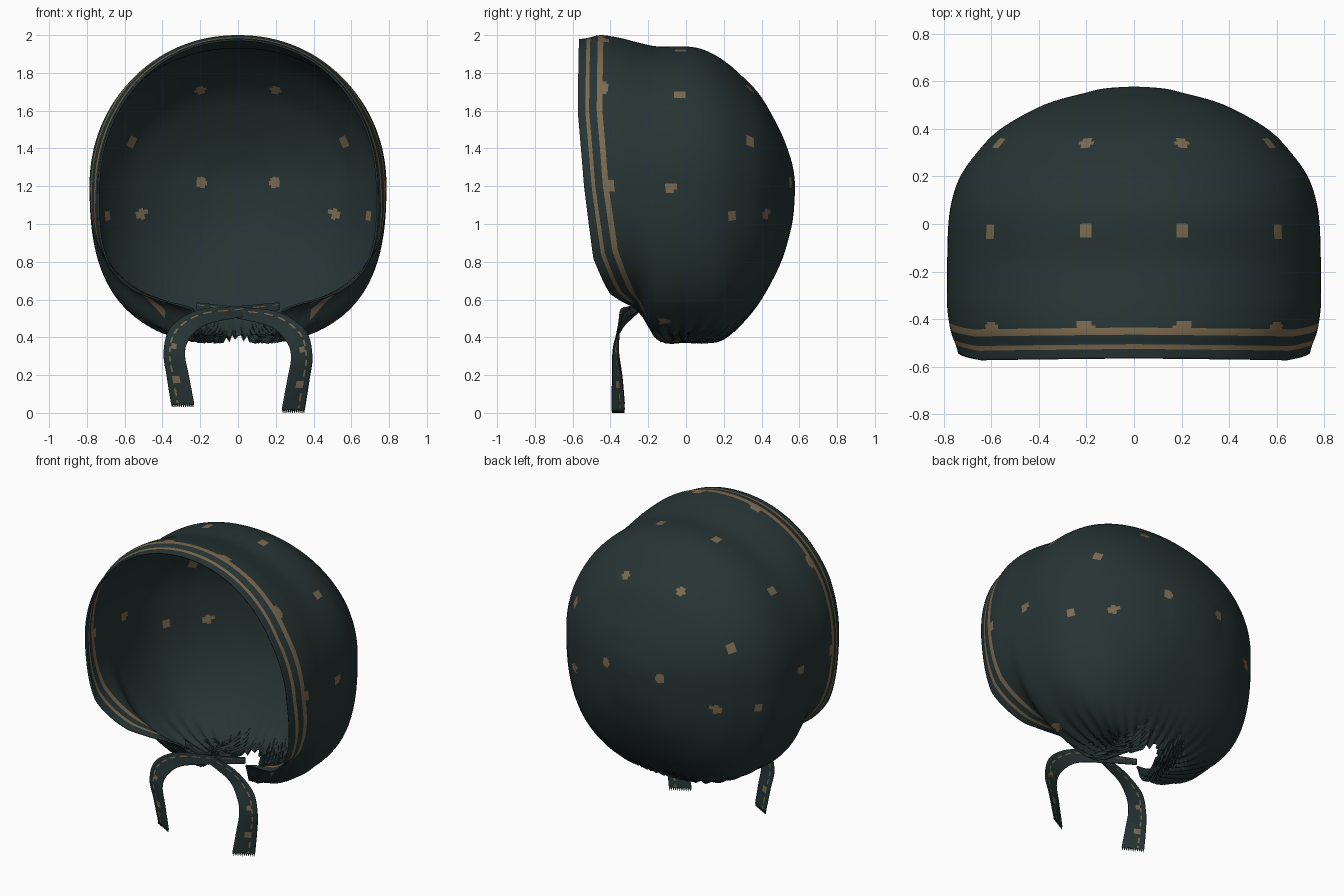
import bpy, bmesh, math
from mathutils import Vector

if "Cube" in bpy.data.objects:
    bpy.data.objects.remove(bpy.data.objects["Cube"])


def material(name, rgb):
    m = bpy.data.materials.new(name)
    m.use_nodes = True
    m.diffuse_color = (*rgb, 1)
    m.node_tree.nodes["Principled BSDF"].inputs["Base Color"].default_value = (*rgb, 1)
    return m


CLOTH = material("dark_teal_cloth", (0.02, 0.034, 0.034))
GOLD = material("muted_gold", (0.2, 0.145, 0.08))


def spline(points, u):
    """Smooth curve through the points, one unit of u per point."""
    last = len(points) - 1
    i = min(max(int(u), 0), last - 1)
    t = u - i
    p0, p1, p2, p3 = (points[min(max(i + k, 0), last)] for k in (-1, 0, 1, 2))
    return [b + 0.5 * t * (c - a + t * (2 * a - 5 * b + 4 * c - d + t * (3 * (b - c) + d - a)))
            for a, b, c, d in zip(p0, p1, p2, p3)]


def finish(name, bm, thickness):
    mesh = bpy.data.meshes.new(name)
    bm.to_mesh(mesh)
    bm.free()
    mesh.materials.append(CLOTH)
    mesh.materials.append(GOLD)
    obj = bpy.data.objects.new(name, mesh)
    bpy.context.collection.objects.link(obj)
    mod = obj.modifiers.new("cloth_thickness", "SOLIDIFY")
    mod.thickness = thickness
    mod.offset = -1
    bpy.ops.object.select_all(action="DESELECT")
    obj.select_set(True)
    bpy.context.view_layer.objects.active = obj
    bpy.ops.object.shade_smooth_by_angle(angle=math.radians(50))
    return obj


# Bonnet cross-sections from back to front: y, half width, top z, bottom z
SECTIONS = [
    (0.578, 0, 1.2, 1.2), (0.57, 0.12, 1.28, 1.06), (0.55, 0.21, 1.36, 0.95),
    (0.5, 0.38, 1.49, 0.79), (0.4, 0.56, 1.67, 0.6), (0.3, 0.66, 1.78, 0.47),
    (0.2, 0.73, 1.865, 0.385), (0.1, 0.765, 1.92, 0.365), (0, 0.78, 1.94, 0.365),
    (-0.15, 0.785, 1.94, 0.37), (-0.25, 0.785, 1.96, 0.52), (-0.35, 0.785, 1.985, 0.54),
    (-0.45, 0.77, 2.0, 0.5), (-0.52, 0.745, 1.985, 0.42), (-0.59, 0.73, 1.975, 0.42)]
# Edge of the cloth: angle from the top, y (face opening, then neck hole)
EDGE = [(0, -0.565), (60, -0.573), (90, -0.54), (119, -0.49), (142, -0.4),
        (163, -0.26), (166, -0.17), (170, 0), (175, 0.15), (180, 0.21)]
MIDDLE = 1.2


def edge_y(deg):
    for (a, ya), (b, yb) in zip(EDGE, EDGE[1:]):
        if deg <= b:
            return ya + (yb - ya) * (deg - a) / (b - a)
    return EDGE[-1][1]


def u_at(y):
    lo, hi = 0, len(SECTIONS) - 1
    for _ in range(24):
        mid = (lo + hi) / 2
        if spline(SECTIONS, mid)[0] > y:
            lo = mid
        else:
            hi = mid
    return lo


def shell_point(u, angle):
    y, width, top, bottom = spline(SECTIONS, u)
    s, c = math.sin(angle), math.cos(angle)
    n = 2.08 if c > 0 else 2.6
    r = (abs(s) ** n + abs(c) ** n) ** (1 / n)
    height = top - MIDDLE if c > 0 else MIDDLE - bottom
    x, z = width * s / r, MIDDLE + height * c / r
    # Gathers tightening toward the neck
    pull = min(max(0, 1 - (z - 0.37) / 0.3), 1) ** 2
    wave = math.sin(38 * math.atan2(x, y + 0.05))
    grow = 1 + 0.025 * pull * wave
    return Vector((x * grow, y * grow, z + 0.018 * pull * (1 + wave)))


# Bonnet shell: rows run from the back centre to the cloth edge
COLS, BODY, TRIM, STEP = 300, 86, 17, 0.01
bm = bmesh.new()
grid = []
for c in range(COLS):
    deg = 360 * c / COLS
    ye = edge_y(min(deg, 360 - deg))
    u_body = u_at(ye + TRIM * STEP)
    us = [u_body * r / BODY for r in range(BODY)]
    us += [u_at(ye + STEP * (TRIM - k)) for k in range(TRIM + 1)]
    grid.append([bm.verts.new(shell_point(u, math.radians(deg))) for u in us])

for c in range(COLS):
    a, b = grid[c], grid[(c + 1) % COLS]
    deg = 360 * (c + 0.5) / COLS
    deg = min(deg, 360 - deg)
    for r in range(len(a) - 1):
        f = bm.faces.new((a[r], a[r + 1], b[r + 1], b[r]))
        d = (len(a) - 1.5 - r) * STEP  # distance from the edge
        # Two border stripes with small scallops on the inner one
        if deg < 153 and d < TRIM * STEP:
            near = min(abs(deg - s) for s in (15.5, 50, 90)) * 0.0135
            scallop = 0.035 * math.sqrt(max(0, 1 - (near / 0.04) ** 2))
            if 0.04 < d < 0.06 or 0.1 < d < 0.13 + scallop:
                f.material_index = 1

# Gold dots: x, y, z, tallness
DOTS = [(0.2, -0.035, 1.93, 1), (0.6, -0.03, 1.68, 1), (0.78, -0.08, 1.19, 1),
        (0.21, 0.355, 1.73, 1), (0.57, 0.335, 1.44, 1.2), (0.2, 0.55, 1.22, 1.1),
        (0.5, 0.41, 1.06, 1.2), (0.69, 0.23, 1.05, 1), (0.5, -0.12, 0.5, 2.2)]
centres = [(f, f.calc_center_median()) for f in bm.faces]
for x, y, z, tall in DOTS:
    for side in (-1, 1):
        target = Vector((side * x, y, z))
        spot = min((p for _, p in centres), key=lambda p: (p - target).length_squared)
        for f, p in centres:
            q = p - spot
            if q.x ** 2 + q.y ** 2 + (q.z / tall) ** 2 < 0.029 ** 2:
                f.material_index = 1
bmesh.ops.remove_doubles(bm, verts=bm.verts, dist=0.00001)
finish("bonnet_shell", bm, 0.01)

# Ribbon path: centre xyz, then half-width vector toward its outer edge
RIBBON = [(-0.22, -0.24, 0.565, 0, 0, 0.02), (0, -0.29, 0.53, 0, 0, 0.03),
          (0.19, -0.335, 0.495, 0.02, 0, 0.04), (0.305, -0.365, 0.41, 0.05, 0.01, 0.03),
          (0.338, -0.375, 0.3, 0.056, 0.015, 0.005), (0.32, -0.367, 0.17, 0.058, 0.025, 0),
          (0.295, -0.362, 0.022, 0.06, 0.033, 0)]


def tie(name, side, lift, forward):
    """One tie ribbon with a dashed gold line, two dots and a frayed end."""
    bm = bmesh.new()
    rows, cols = 72, 12
    lines = []
    for r in range(rows + 1):
        p = spline(RIBBON, (len(RIBBON) - 1) * r / rows)
        mid, half = Vector(p[:3]), Vector(p[3:])
        mid.z += lift * r / rows
        mid.y -= forward * math.sin(math.pi * min(1, r / 36))
        lines.append([bm.verts.new((mid + half * (2 * c / cols - 1)) * 1) for c in range(cols + 1)])
    for r in range(rows):
        for c in range(cols):
            f = bm.faces.new((lines[r][c], lines[r][c + 1], lines[r + 1][c + 1], lines[r + 1][c]))
            dash = c == 8 and r % 5 < 3
            dot = any(abs(r - k) < 2 and 5 <= c <= 7 for k in (44, 61))
            f.material_index = int(dash or dot)
    # Frayed threads
    for c in range(cols):
        a, b = lines[-1][c], lines[-1][c + 1]
        tip = (a.co + b.co) / 2 - Vector((0, 0, 0.022))
        bm.faces.new((a, b, bm.verts.new(tip)))
    for v in bm.verts:
        v.co.x *= side
    bmesh.ops.recalc_face_normals(bm, faces=bm.faces)
    finish(name, bm, 0.006)


tie("left_tie_ribbon", 1, 0, 0)
tie("right_tie_ribbon", -1, 0.03, 0.015)
